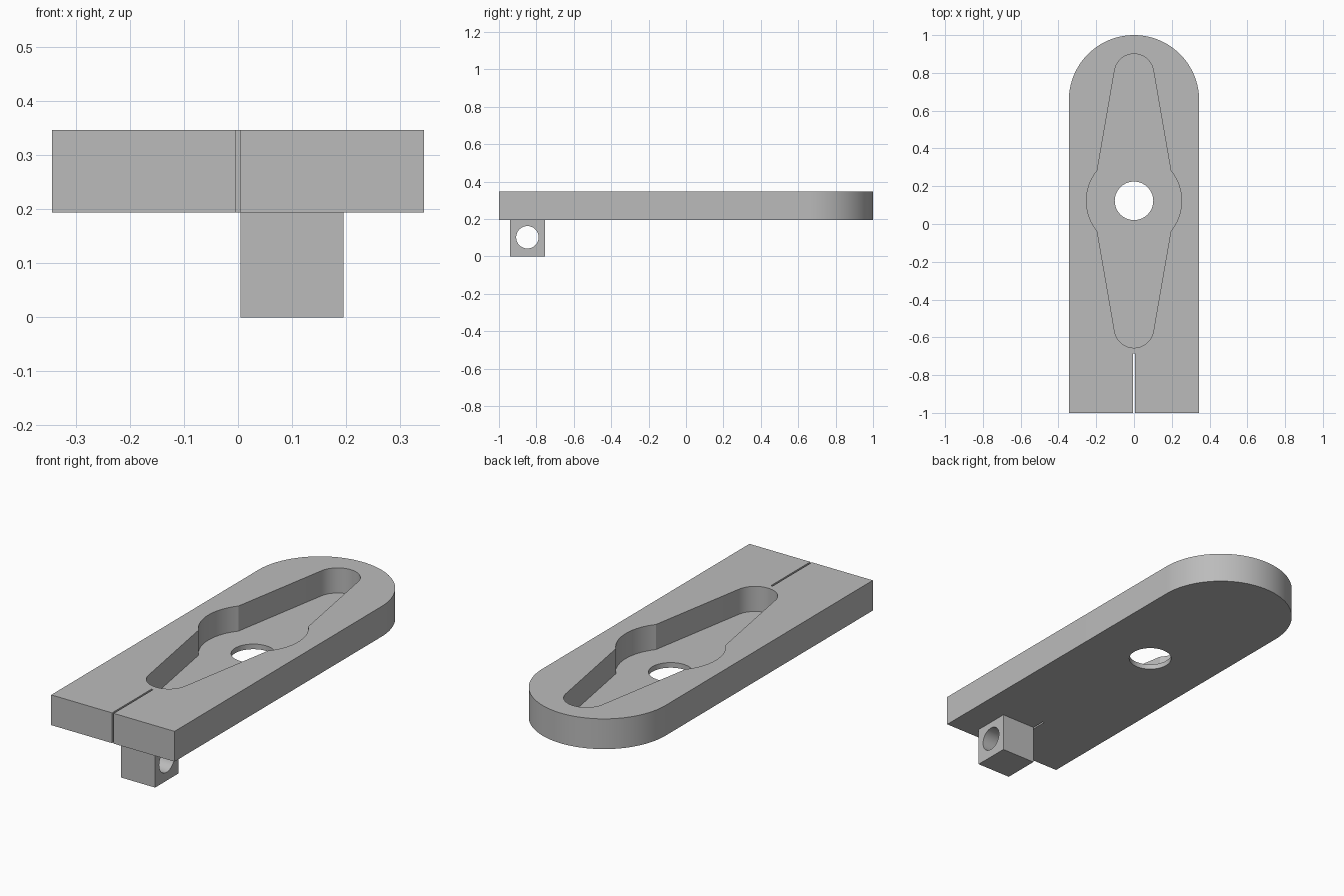
import bpy
import bmesh
from math import sin, cos, radians, atan2
from mathutils import Matrix

if "Cube" in bpy.data.objects:
    bpy.data.objects.remove(bpy.data.objects["Cube"])

HALF_W, BOTTOM, TOP = 0.345, 0.194, 0.347
FLOOR = 0.22          # pocket floor height
MID_Y = 0.1225        # centre of pocket and through hole
SLOT = 0.0046         # half width of the front slit

grey = bpy.data.materials.new("plain grey")
grey.use_nodes = True
colour = (0.5, 0.5, 0.5, 1)
grey.diffuse_color = colour
grey.node_tree.nodes["Principled BSDF"].inputs["Base Color"].default_value = colour


def arc(cx, cy, r, start, end, steps):
    angles = [radians(start + (end - start) * i / steps) for i in range(steps + 1)]
    return [(cx + r * cos(a), cy + r * sin(a)) for a in angles]


def rect(x0, x1, y0, y1):
    return [(x0, y0), (x1, y0), (x1, y1), (x0, y1)]


def prism(name, outline, z0, z1, matrix=Matrix()):
    """Extrude a counter-clockwise outline from z0 to z1."""
    bm = bmesh.new()
    base = bm.faces.new([bm.verts.new((x, y, z0)) for x, y in outline])
    new = bmesh.ops.extrude_face_region(bm, geom=[base])["geom"]
    top = [v for v in new if isinstance(v, bmesh.types.BMVert)]
    bmesh.ops.translate(bm, verts=top, vec=(0, 0, z1 - z0))
    bmesh.ops.recalc_face_normals(bm, faces=bm.faces)
    bm.transform(matrix)
    mesh = bpy.data.meshes.new(name)
    bm.to_mesh(mesh)
    bm.free()
    mesh.materials.append(grey)
    obj = bpy.data.objects.new(name, mesh)
    bpy.context.collection.objects.link(obj)
    return obj


def select(obj):
    bpy.ops.object.select_all(action='DESELECT')
    obj.select_set(True)
    bpy.context.view_layer.objects.active = obj


def cut(obj, cutter):
    cutter.hide_render = True
    mod = obj.modifiers.new("cut", 'BOOLEAN')
    mod.operation = 'DIFFERENCE'
    mod.solver = 'EXACT'
    mod.object = cutter
    select(obj)
    bpy.ops.object.modifier_apply(modifier=mod.name)
    bpy.data.objects.remove(cutter)


# Plate with a rounded back end
outline = [(-HALF_W, -1), (HALF_W, -1)] + arc(0, 1 - HALF_W, HALF_W, 0, 180, 64)
plate = prism("plate", outline, BOTTOM, TOP)

# Pocket: central disc with two tapering arms, mirrored from one quadrant
cusp = atan2(0.16, 0.195) * 180 / 3.14159265
quad = arc(0, 0, 0.252, 0, cusp, 12) + arc(0, 0.674, 0.104, 10, 90, 16)
half = quad + [(-x, y) for x, y in reversed(quad[:-1])]
full = half + [(x, -y) for x, y in reversed(half[1:-1])]
pocket = [(x, y + MID_Y) for x, y in full]
cut(plate, prism("pocket_cutter", pocket, FLOOR, 0.5))

# Through hole and front slit
cut(plate, prism("hole_cutter", arc(0, MID_Y, 0.102, 0, 354, 59), 0.1, 0.5))
cut(plate, prism("slit_cutter", rect(-SLOT, SLOT, -1.1, -0.685), 0.1, 0.5))

# Lug under the front end, bored sideways
lug = prism("lug", rect(SLOT, 0.195, -0.941, -0.754), 0, BOTTOM)
sideways = Matrix.Translation((0, -0.848, 0.102)) @ Matrix.Rotation(radians(90), 4, 'Y')
cut(lug, prism("bore_cutter", arc(0, 0, 0.06, 0, 352.5, 47), -0.1, 0.3, sideways))

for part in (plate, lug):
    select(part)
    bpy.ops.object.shade_smooth_by_angle(angle=radians(25))
